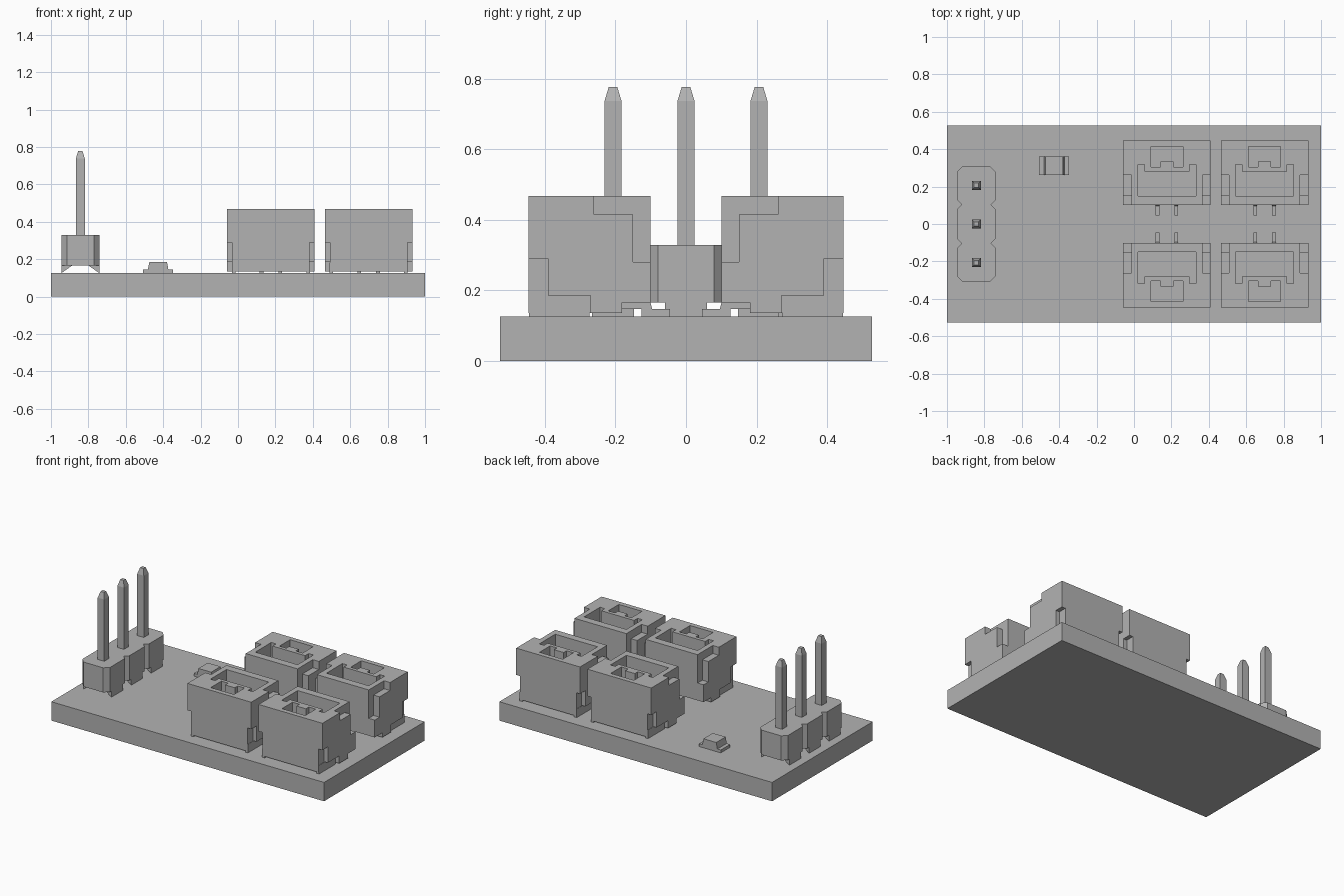
import bpy
from mathutils import Matrix, Vector

cube = bpy.data.objects.get("Cube")
if cube:
    bpy.data.objects.remove(cube, do_unlink=True)

grey = bpy.data.materials.new("plain grey")
grey.use_nodes = True
colour = (0.45, 0.45, 0.45, 1)
grey.diffuse_color = colour
grey.node_tree.nodes["Principled BSDF"].inputs["Base Color"].default_value = colour


def add(name, mesh, at=(0, 0, 0)):
    ob = bpy.data.objects.new(name, mesh)
    ob.location = at
    bpy.context.collection.objects.link(ob)
    return ob


def prism(name, pts, axis, lo, hi, taper=1.0):
    """Extrude an outline along an axis; taper scales the far end about the outline's middle."""
    place = {"x": lambda a, b, t: (t, a, b),
             "y": lambda a, b, t: (a, t, b),
             "z": lambda a, b, t: (a, b, t)}[axis]
    n = len(pts)
    mid = sum((Vector(p) for p in pts), Vector((0, 0))) / n
    far = [mid + (Vector(p) - mid) * taper for p in pts]
    verts = [place(*p, lo) for p in pts] + [place(*p, hi) for p in far]
    faces = [list(range(n))[::-1], list(range(n, 2 * n))]
    faces += [[i, (i + 1) % n, n + (i + 1) % n, n + i] for i in range(n)]
    mesh = bpy.data.meshes.new(name)
    mesh.from_pydata(verts, [], faces)
    area = sum(p[0] * q[1] - q[0] * p[1] for p, q in zip(pts, pts[1:] + pts[:1]))
    if (area < 0) != (axis == "y"):
        mesh.flip_normals()
    mesh.materials.append(grey)
    return add(name, mesh)


def rect(x0, x1, y0, y1):
    return [(x0, y0), (x1, y0), (x1, y1), (x0, y1)]


def box(name, x0, x1, y0, y1, z0, z1):
    return prism(name, rect(x0, x1, y0, y1), "z", z0, z1)


def cut(body, cutter):
    mod = body.modifiers.new("cut", "BOOLEAN")
    mod.operation = "DIFFERENCE"
    mod.solver = "EXACT"
    mod.object = cutter
    bpy.context.view_layer.objects.active = body
    bpy.ops.object.modifier_apply(modifier=mod.name)
    bpy.data.objects.remove(cutter, do_unlink=True)


TOP = 0.125  # board surface
box("circuit_board", -1, 1, -0.527, 0.527, 0, TOP)

# Connector shell: inner face at y = 0, plain back face outward
shell = box("connector_shell", -0.234, 0.234, 0, 0.346, 0.135, 0.468)
cut(shell, box("underside", -0.3, 0.3, -0.1, 0.08, 0, 0.165))
cavity = [(-0.155, 0.05), (0.155, 0.05), (0.155, 0.217), (0.12, 0.217),
          (0.12, 0.18), (-0.12, 0.18), (-0.12, 0.217), (-0.155, 0.217)]
cut(shell, prism("cavity", cavity, "z", 0.2, 0.6))
window = [(-0.085, 0.203), (-0.035, 0.203), (-0.035, 0.234), (0.035, 0.234),
          (0.035, 0.203), (0.085, 0.203), (0.085, 0.314), (-0.085, 0.314)]
cut(shell, prism("window", window, "z", 0.2, 0.6))
upper = [(-0.1, 0.28), (0.05, 0.28), (0.05, 0.415), (0.16, 0.415), (0.16, 0.6), (-0.1, 0.6)]
lower = [(0.17, 0), (0.5, 0), (0.5, 0.29), (0.29, 0.29), (0.29, 0.185), (0.17, 0.185)]
for s in (-1, 1):
    for outline, depth in ((upper, 0.19), (lower, 0.207)):
        lo, hi = sorted((s * depth, s * 0.3))
        cut(shell, prism("side_notch", outline, "x", lo, hi))

# Connector metalwork: solder tabs and two bent contacts
parts = [shell]
for s in (-1, 1):
    lo, hi = sorted((s * 0.19, s * 0.209))
    parts.append(box("solder_tab", lo, hi, 0.172, 0.345, TOP, 0.182))
    c = s * 0.05
    contact = [(-0.055, TOP), (0.025, TOP), (0.025, 0.147), (0.085, 0.147),
               (0.085, 0.166), (0, 0.166), (-0.005, 0.147), (-0.055, 0.147)]
    parts.append(prism("contact", contact, "x", c - 0.01, c + 0.01))

# Four connectors, back to back in two rows
for part in parts:
    for x in (0.176, 0.698):
        for turn, y in ((0, 0.101), (1, -0.101)):
            ob = add(part.name.split(".")[0], part.data, (x, y, 0))
            ob.rotation_euler.z = turn * 3.14159265
for part in parts:
    bpy.data.objects.remove(part, do_unlink=True)

# Pin header: three chamfered lobes, wedge feet and pointed pins
HX, PITCH, W = -0.843, 0.207, 0.102
side = []
for i in (-1, 0, 1):
    c = i * PITCH
    start = 0.03 if i == -1 else 0.024
    end = 0.03 if i == 1 else 0.024
    side += [(W - start, c - PITCH / 2), (W, c - PITCH / 2 + start),
             (W, c + PITCH / 2 - end), (W - end, c + PITCH / 2)]
side = [p for k, p in enumerate(side) if k not in (4, 8)]
plan = [(HX + x, y) for x, y in side] + [(HX - x, y) for x, y in reversed(side)]
prism("header_block", plan, "z", 0.165, 0.328)
for i in (-1, 0, 1):
    c = i * PITCH
    for s in (-1, 1):
        wedge = [(HX + s * W, TOP), (HX + s * W, 0.165), (HX + s * 0.045, 0.165)]
        ob = prism("header_foot", wedge, "y", c - 0.06, c + 0.06)
    square = rect(HX - 0.024, HX + 0.024, c - 0.024, c + 0.024)
    prism("header_pin", square, "z", 0.3, 0.737)
    prism("header_pin_tip", square, "z", 0.737, 0.777, 0.5)

# Small surface-mounted lamp
box("lamp_base", -0.507, -0.347, 0.262, 0.36, TOP, 0.144)
lens = [(-0.482, 0.144), (-0.372, 0.144), (-0.38, 0.185), (-0.474, 0.185)]
prism("lamp_lens", lens, "y", 0.262, 0.36)
